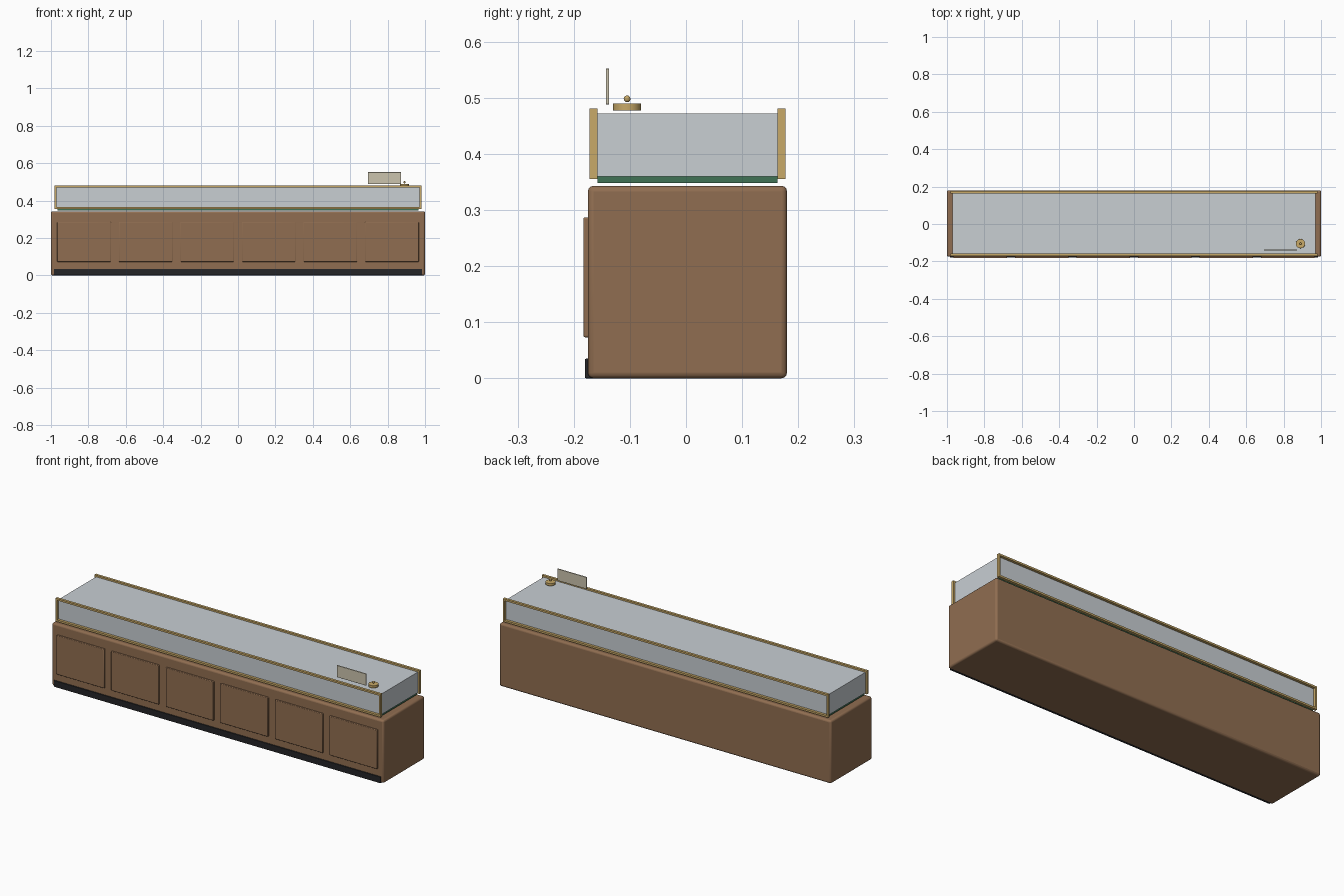
import bpy
from math import radians

cube = bpy.data.objects.get("Cube")
if cube:
    bpy.data.objects.remove(cube, do_unlink=True)


def material(name, r, g, b):
    mat = bpy.data.materials.new(name)
    mat.use_nodes = True
    mat.diffuse_color = (r, g, b, 1)
    mat.node_tree.nodes["Principled BSDF"].inputs["Base Color"].default_value = (r, g, b, 1)
    return mat


wood = material("brown wood", 0.28, 0.155, 0.082)
black = material("black plinth", 0.018, 0.018, 0.02)
green = material("green felt", 0.05, 0.17, 0.09)
glass = material("pale glass", 0.58, 0.62, 0.65)
brass = material("brass", 0.58, 0.40, 0.14)
card = material("cream card", 0.60, 0.55, 0.42)


def finish(obj, name, mat, bevel=0, segments=2):
    obj.name = name
    obj.data.materials.append(mat)
    if bevel:
        mod = obj.modifiers.new("soft edges", "BEVEL")
        mod.width, mod.segments = bevel, segments
        bpy.ops.object.shade_smooth_by_angle(angle=radians(40))
    return obj


def box(name, mat, x, y, z, bevel=0, segments=2):
    """Box from (low, high) pairs on each axis."""
    spans = (x, y, z)
    bpy.ops.mesh.primitive_cube_add(size=1, location=[(a + b) / 2 for a, b in spans])
    obj = bpy.context.object
    obj.scale = [b - a for a, b in spans]
    bpy.ops.object.transform_apply(location=False, rotation=False, scale=True)
    return finish(obj, name, mat, bevel, segments)


# Cabinet and plinth
box("cabinet", wood, (-1, 1), (-0.175, 0.18), (0, 0.343), 0.01, 3)
box("plinth", black, (-0.985, 0.985), (-0.18, -0.16), (0, 0.035), 0.002)

# Raised front panels
for i in range(6):
    cx = (i - 2.5) * 0.329
    box(f"front_panel_{i + 1}", wood, (cx - 0.144, cx + 0.144),
        (-0.183, -0.17), (0.073, 0.287), 0.003)

# Display deck and glass case
box("felt_deck", green, (-0.965, 0.965), (-0.158, 0.163), (0.348, 0.36))
box("glass_case", glass, (-0.97, 0.97), (-0.158, 0.163), (0.36, 0.472))

# Brass frames along the front and back
bar = 0.01
for side, y in (("front", (-0.172, -0.158)), ("back", (0.163, 0.177))):
    box(side + "_lower_rail", brass, (-0.98, 0.98), y, (0.355, 0.355 + bar))
    box(side + "_upper_rail", brass, (-0.98, 0.98), y, (0.481 - bar, 0.481))
    for end, x in (("right", -0.98), ("left", 0.98 - bar)):
        box(f"{side}_{end}_post", brass, (x, x + bar), y, (0.355 + bar, 0.481 - bar))

# Counter bell
bpy.ops.mesh.primitive_cylinder_add(vertices=32, radius=0.025, depth=0.013,
                                    location=(0.89, -0.105, 0.4835))
finish(bpy.context.object, "bell_base", brass, 0.001)
bpy.ops.mesh.primitive_uv_sphere_add(segments=16, ring_count=10, radius=0.006,
                                     location=(0.89, -0.105, 0.498))
finish(bpy.context.object, "bell_button", brass)
bpy.ops.object.shade_smooth()

# Small standing sign
box("sign_card", card, (0.695, 0.872), (-0.143, -0.137), (0.488, 0.552), 0.001)
